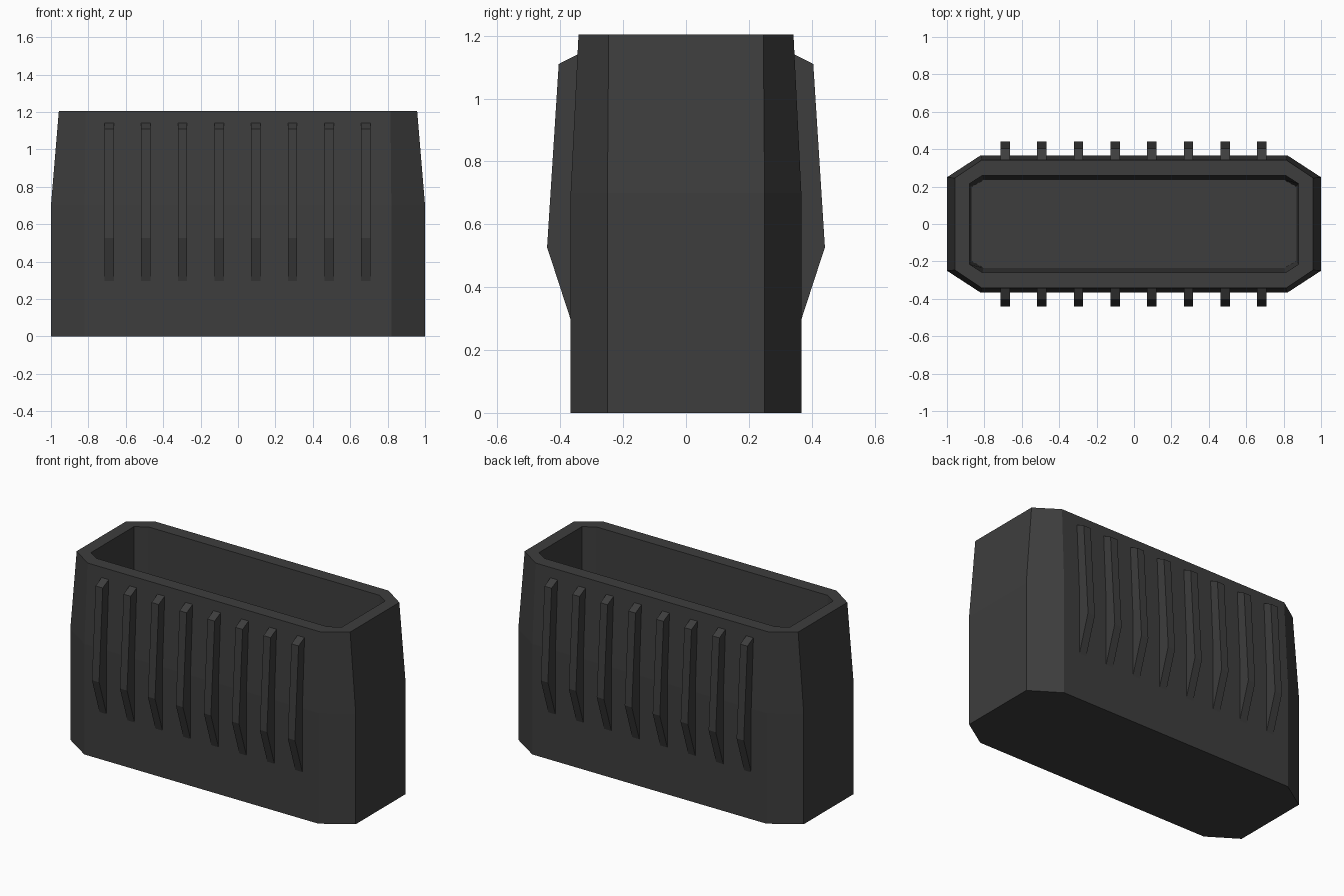
import bpy
import bmesh

default = bpy.data.objects.get("Cube")
if default:
    bpy.data.objects.remove(default, do_unlink=True)

# Single dark grey finish
COLOUR = (0.047, 0.047, 0.047, 1)
grey = bpy.data.materials.new("dark grey")
grey.diffuse_color = COLOUR
grey.use_nodes = True
grey.node_tree.nodes["Principled BSDF"].inputs["Base Color"].default_value = COLOUR


def make_object(name, bm):
    bmesh.ops.recalc_face_normals(bm, faces=bm.faces)
    mesh = bpy.data.meshes.new(name)
    bm.to_mesh(mesh)
    bm.free()
    mesh.materials.append(grey)
    obj = bpy.data.objects.new(name, mesh)
    bpy.context.collection.objects.link(obj)
    return obj


def octagon(bm, x, y, corner_x, corner_y, z):
    """Ring of a rectangle with cut corners."""
    quarter = [(x, corner_y), (corner_x, y)]
    points = quarter + [(-a, b) for a, b in reversed(quarter)]
    points += [(-a, -b) for a, b in points]
    return [bm.verts.new((a, b, z)) for a, b in points]


def loft(bm, rings):
    for low, high in zip(rings, rings[1:]):
        for i in range(len(low)):
            j = (i + 1) % len(low)
            bm.faces.new((low[i], low[j], high[j], high[i]))
    bm.faces.new(rings[0])
    bm.faces.new(rings[-1])


# Hollow body: outer wall, rim, cavity wall and floor
HEIGHT = 1.204
bm = bmesh.new()
loft(bm, [
    octagon(bm, 1.0, 0.367, 0.82, 0.25, 0),
    octagon(bm, 1.0, 0.367, 0.82, 0.25, 0.7),
    octagon(bm, 0.958, 0.342, 0.815, 0.246, HEIGHT),
    octagon(bm, 0.88, 0.26, 0.81, 0.215, HEIGHT),
    octagon(bm, 0.868, 0.235, 0.805, 0.2, 0.1),
])
make_object("hollow_body", bm)

# Raised grip ribs on the front and back
PROFILE = [(0.335, 0.2), (0.367, 0.297), (0.442, 0.527),
           (0.405, 1.11), (0.342, 1.142), (0.32, 1.153)]
COUNT, SPACING, WIDTH = 8, 0.196, 0.05


def rib(name, x, side):
    bm = bmesh.new()
    loft(bm, [[bm.verts.new((x + dx, side * y, z)) for y, z in PROFILE]
              for dx in (-WIDTH / 2, WIDTH / 2)])
    make_object(name, bm)


for label, side in (("front", -1), ("back", 1)):
    for i in range(COUNT):
        rib(f"{label}_rib_{i + 1}", (i - (COUNT - 1) / 2) * SPACING - 0.003, side)
